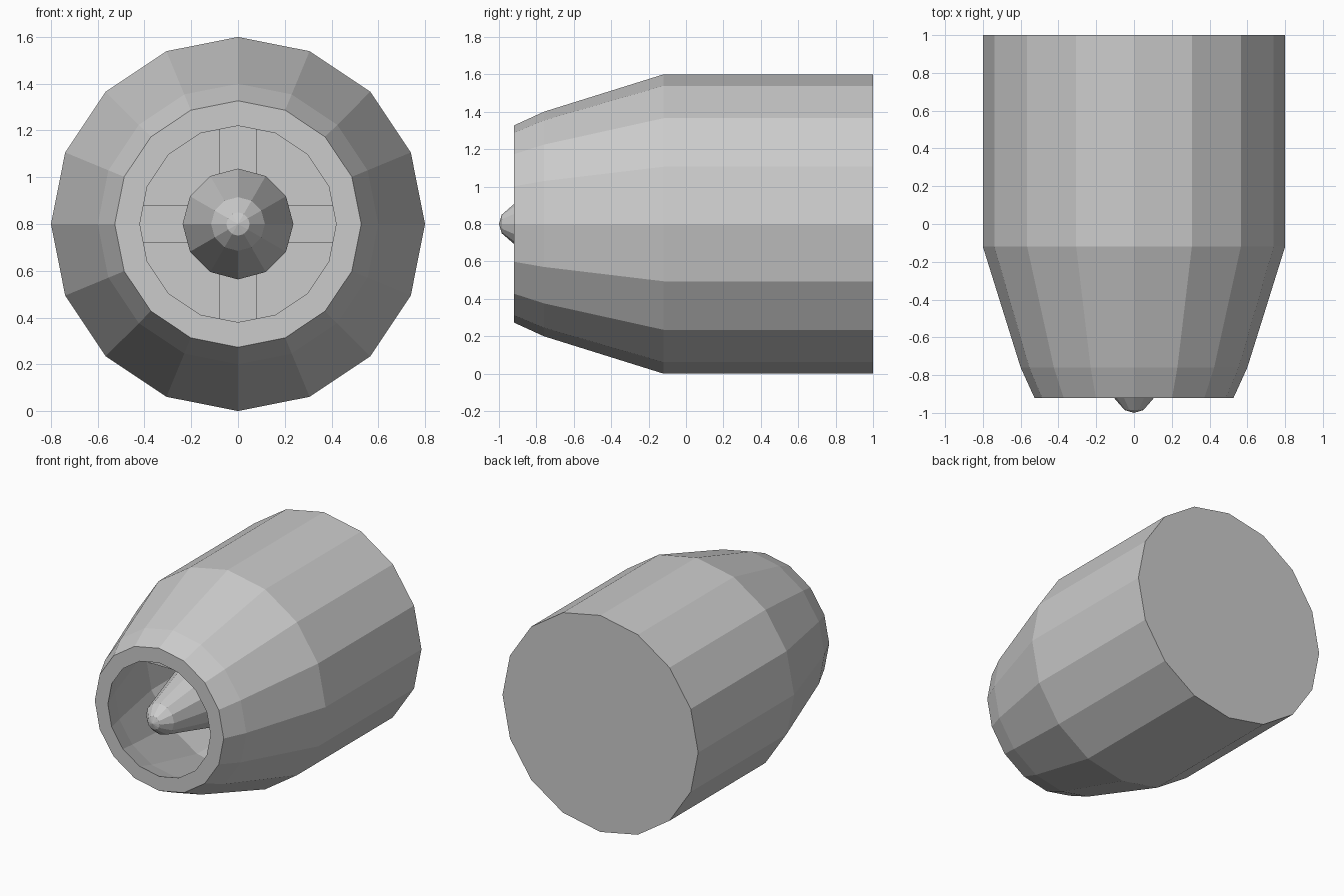
import bpy, bmesh, math

if "Cube" in bpy.data.objects:
    bpy.data.objects.remove(bpy.data.objects["Cube"])

CZ = 0.8  # height of the engine axis


def lathe(name, profile, sides):
    """Revolve (radius, y) points around the y axis; radius 0 makes a pole."""
    bm = bmesh.new()
    rings = []
    for r, y in profile:
        if r == 0:
            rings.append([bm.verts.new((0, y, CZ))] * sides)
        else:
            rings.append([bm.verts.new((r * math.sin(2 * math.pi * i / sides), y,
                                        CZ + r * math.cos(2 * math.pi * i / sides)))
                          for i in range(sides)])
    for a, b in zip(rings, rings[1:]):
        for i in range(sides):
            j = (i + 1) % sides
            bm.faces.new(list(dict.fromkeys((a[i], a[j], b[j], b[i]))))
    bmesh.ops.recalc_face_normals(bm, faces=bm.faces)
    me = bpy.data.meshes.new(name)
    bm.to_mesh(me)
    bm.free()
    ob = bpy.data.objects.new(name, me)
    bpy.context.collection.objects.link(ob)
    return ob


# hollow outer casing: closed back, tapered front lip, inner wall following the outside
lathe("casing", [(0, 1.0), (0.8, 1.0), (0.8, -0.12), (0.6, -0.76), (0.527, -0.92),
                 (0.42, -0.92), (0.49, -0.74), (0.69, -0.10), (0.69, 0.99), (0, 0.99)], 16)

# pointed centre body
lathe("centre_cone", [(0, -1.0), (0.05, -0.985), (0.115, -0.91), (0.237, -0.44),
                      (0.237, 0.1), (0, 0.1)], 12)

# four struts holding the centre body
for i in range(4):
    a = i * math.pi / 2
    r = 0.45
    bpy.ops.mesh.primitive_cube_add(
        size=1, location=(r * math.sin(a), 0.0, CZ + r * math.cos(a)), rotation=(0, a, 0))
    strut = bpy.context.object
    strut.name = f"strut_{i + 1}"
    strut.scale = (0.16, 0.16, 0.5)
